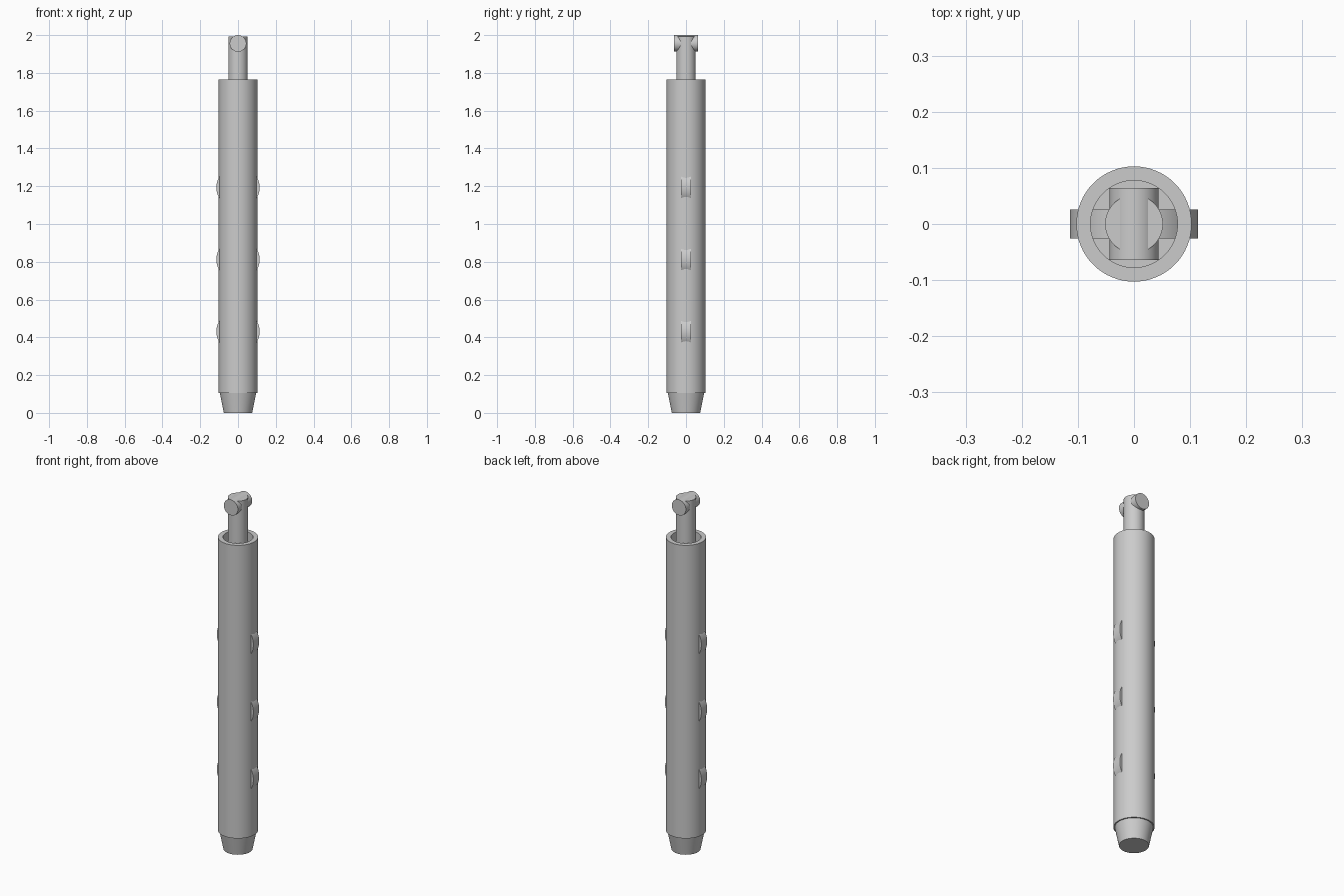
import bpy
import math

cube = bpy.data.objects.get("Cube")
if cube:
    bpy.data.objects.remove(cube, do_unlink=True)

GREY = (0.6, 0.6, 0.6, 1)
mat = bpy.data.materials.new("light_grey")
mat.use_nodes = True
mat.diffuse_color = GREY
mat.node_tree.nodes["Principled BSDF"].inputs["Base Color"].default_value = GREY


def finish(obj, name):
    obj.name = name
    obj.data.materials.append(mat)
    bpy.ops.object.shade_smooth_by_angle(angle=math.radians(30))
    return obj


def cone(name, r_bottom, r_top, z_bottom, z_top):
    bpy.ops.mesh.primitive_cone_add(
        vertices=64, radius1=r_bottom, radius2=r_top, depth=z_top - z_bottom,
        location=(0, 0, (z_bottom + z_top) / 2))
    return finish(bpy.context.object, name)


def cross_cylinder(name, radius, half_length, z):
    """Cylinder lying along the y axis."""
    bpy.ops.mesh.primitive_cylinder_add(
        vertices=64, radius=radius, depth=2 * half_length,
        location=(0, 0, z), rotation=(math.pi / 2, 0, 0))
    return finish(bpy.context.object, name)


def tube(name, r_out, r_in, z_bottom, z_top, sides=64):
    """Hollow pipe with flat annular ends."""
    profile = [(r_out, z_bottom), (r_out, z_top), (r_in, z_top), (r_in, z_bottom)]
    verts, faces = [], []
    for i in range(sides):
        a = math.tau * i / sides
        verts += [(r * math.cos(a), r * math.sin(a), z) for r, z in profile]
        n = (i + 1) % sides
        for j in range(4):
            k = (j + 1) % 4
            faces.append((4 * i + j, 4 * n + j, 4 * n + k, 4 * i + k))
    mesh = bpy.data.meshes.new(name)
    mesh.from_pydata(verts, [], faces)
    obj = bpy.data.objects.new(name, mesh)
    bpy.context.collection.objects.link(obj)
    bpy.ops.object.select_all(action="DESELECT")
    obj.select_set(True)
    bpy.context.view_layer.objects.active = obj
    return finish(obj, name)


# Outer sleeve and tapered foot
tube("sleeve", 0.1027, 0.0775, 0.105, 1.765)
cone("tapered_foot", 0.075, 0.096, 0, 0.105)

# Inner rod with a cross pin at its head
cone("inner_rod", 0.0515, 0.0515, 0.1, 1.992)
cross_cylinder("head_pin", 0.044, 0.064, 1.956)

# Discs showing through both sides of the sleeve
for i in range(3):
    cross_cylinder(f"disc_{i + 1}", 0.1145, 0.026, 0.43 + 0.382 * i)
